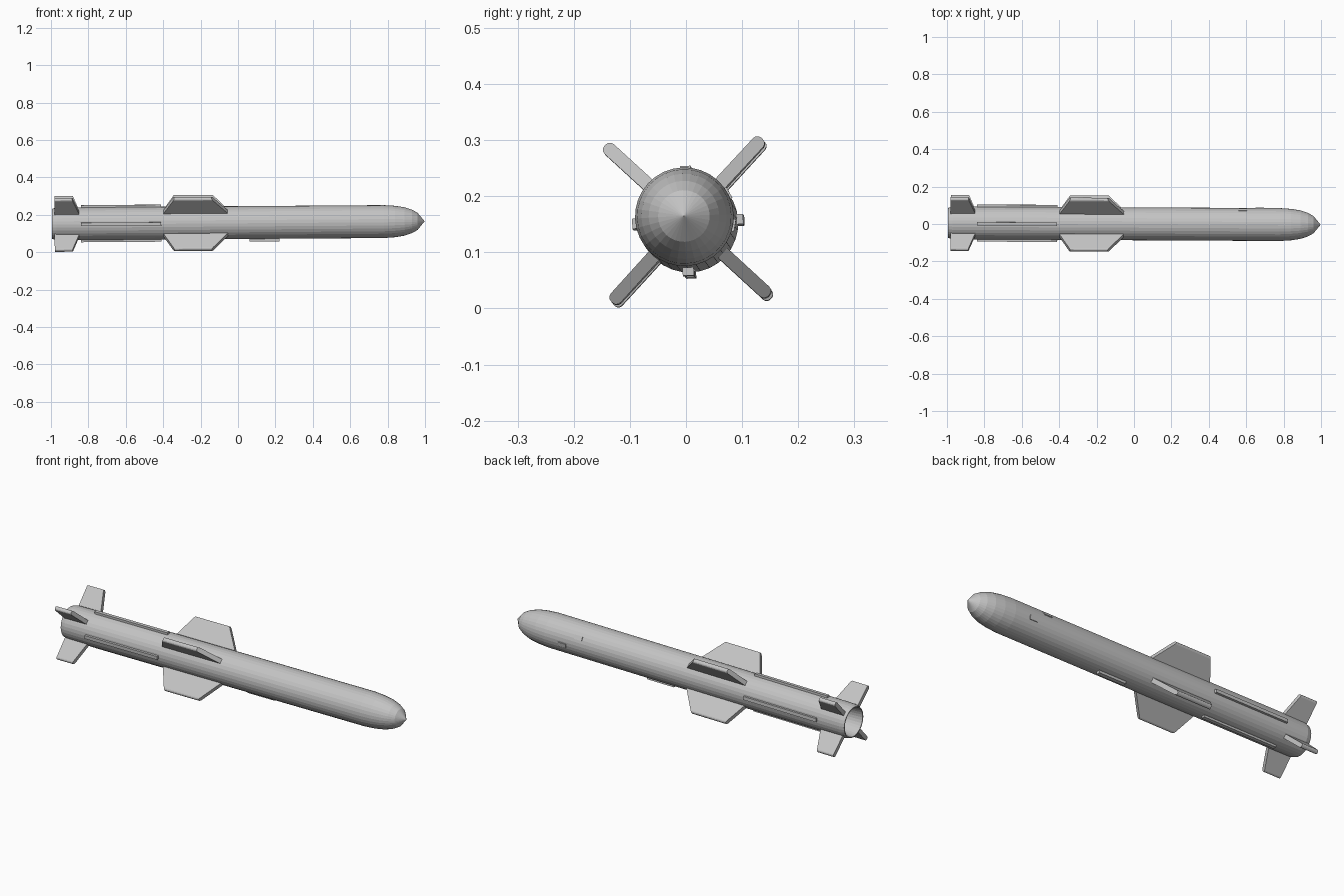
import bpy, bmesh, math
from mathutils import Matrix, Vector

cube = bpy.data.objects.get("Cube")
if cube:
    bpy.data.objects.remove(cube, do_unlink=True)

grey = bpy.data.materials.new("light_grey")
grey.use_nodes = True
colour = (0.55, 0.55, 0.55, 1)
grey.diffuse_color = colour
grey.node_tree.nodes["Principled BSDF"].inputs["Base Color"].default_value = colour

# The whole body leans slightly nose-up and is rolled a little about its axis
axis = Vector((2, -0.01, 0.014)).normalized()
TILT = (Matrix.Translation((0, 0.001, 0.158))
        @ Vector((1, 0, 0)).rotation_difference(axis).to_matrix().to_4x4())
ROLL = 2.5


def finish(name, bm, angle=0.0):
    """Turn a bmesh built around the x axis into an object, rolled by angle."""
    bmesh.ops.recalc_face_normals(bm, faces=bm.faces)
    mesh = bpy.data.meshes.new(name)
    bm.to_mesh(mesh)
    bm.free()
    mesh.materials.append(grey)
    mesh.transform(TILT @ Matrix.Rotation(math.radians(angle + ROLL), 4, 'X'))
    obj = bpy.data.objects.new(name, mesh)
    bpy.context.collection.objects.link(obj)
    return obj


def lathe(name, profile, sides=32):
    """Spin (x, radius) points around the x axis."""
    bm = bmesh.new()
    verts = [bm.verts.new((x, 0, r)) for x, r in profile]
    edges = [bm.edges.new(pair) for pair in zip(verts, verts[1:])]
    bmesh.ops.spin(bm, geom=verts + edges, cent=(0, 0, 0), axis=(1, 0, 0),
                   angle=math.tau, steps=sides, use_duplicate=False)
    bmesh.ops.remove_doubles(bm, verts=bm.verts, dist=0.0002)
    return finish(name, bm)


def fin(name, outline, thickness, angle):
    """Extrude an (x, radius) outline and round its tip."""
    bm = bmesh.new()
    tip = max(r for x, r in outline)
    face = bm.faces.new([bm.verts.new((x, r, -thickness / 2)) for x, r in outline])
    side = bmesh.ops.extrude_face_region(bm, geom=[face])["geom"]
    bmesh.ops.translate(bm, vec=(0, 0, thickness),
                        verts=[v for v in side if isinstance(v, bmesh.types.BMVert)])
    long_tip = [e for e in bm.edges
                if all(abs(v.co.y - tip) < 1e-5 for v in e.verts)
                and abs(e.verts[0].co.z - e.verts[1].co.z) < 1e-5]
    bmesh.ops.bevel(bm, geom=long_tip, offset=thickness * 0.42, segments=3,
                    profile=0.5, affect='EDGES')
    return finish(name, bm, angle)


def block(name, x0, x1, r0, r1, width, angle):
    """A box lying along the hull between two radii."""
    bm = bmesh.new()
    bmesh.ops.create_cube(bm, size=1)
    bmesh.ops.scale(bm, vec=(x1 - x0, r1 - r0, width), verts=bm.verts)
    bmesh.ops.translate(bm, vec=((x0 + x1) / 2, (r0 + r1) / 2, 0), verts=bm.verts)
    return finish(name, bm, angle)


# Hull with rounded nose and open, hollow tail
lathe("hull", [
    (-0.90, 0), (-0.90, 0.066), (-0.995, 0.075), (-0.995, 0.080), (-0.97, 0.087),
    (-0.84, 0.088), (-0.41, 0.088), (0.78, 0.088), (0.84, 0.084), (0.89, 0.076),
    (0.93, 0.063), (0.96, 0.046), (0.998, 0)])

# Wings and tail fins in an X, with cable ducts in a + between them
wing = [(-0.405, 0.075), (-0.34, 0.198), (-0.14, 0.198), (-0.045, 0.075)]
tail = [(-0.98, 0.075), (-0.98, 0.198), (-0.885, 0.198), (-0.845, 0.075)]
corners = {"upper_back": 45, "upper_front": 135, "lower_front": 225, "lower_back": 315}
for label, angle in corners.items():
    fin(f"wing_{label}", wing, 0.024, angle)
    fin(f"tail_fin_{label}", tail, 0.022, angle)
for label, angle in {"back": 0, "top": 90, "front": 180, "bottom": 270}.items():
    block(f"cable_duct_{label}", -0.84, -0.41, 0.08, 0.099, 0.018, angle)

# Belly lug and two small sensor pads on the back side
block("belly_lug", 0.06, 0.22, 0.08, 0.101, 0.02, 270)
block("sensor_pad_upper", 0.56, 0.605, 0.08, 0.091, 0.022, 27)
block("sensor_pad_lower", 0.65, 0.695, 0.08, 0.091, 0.022, -12)
